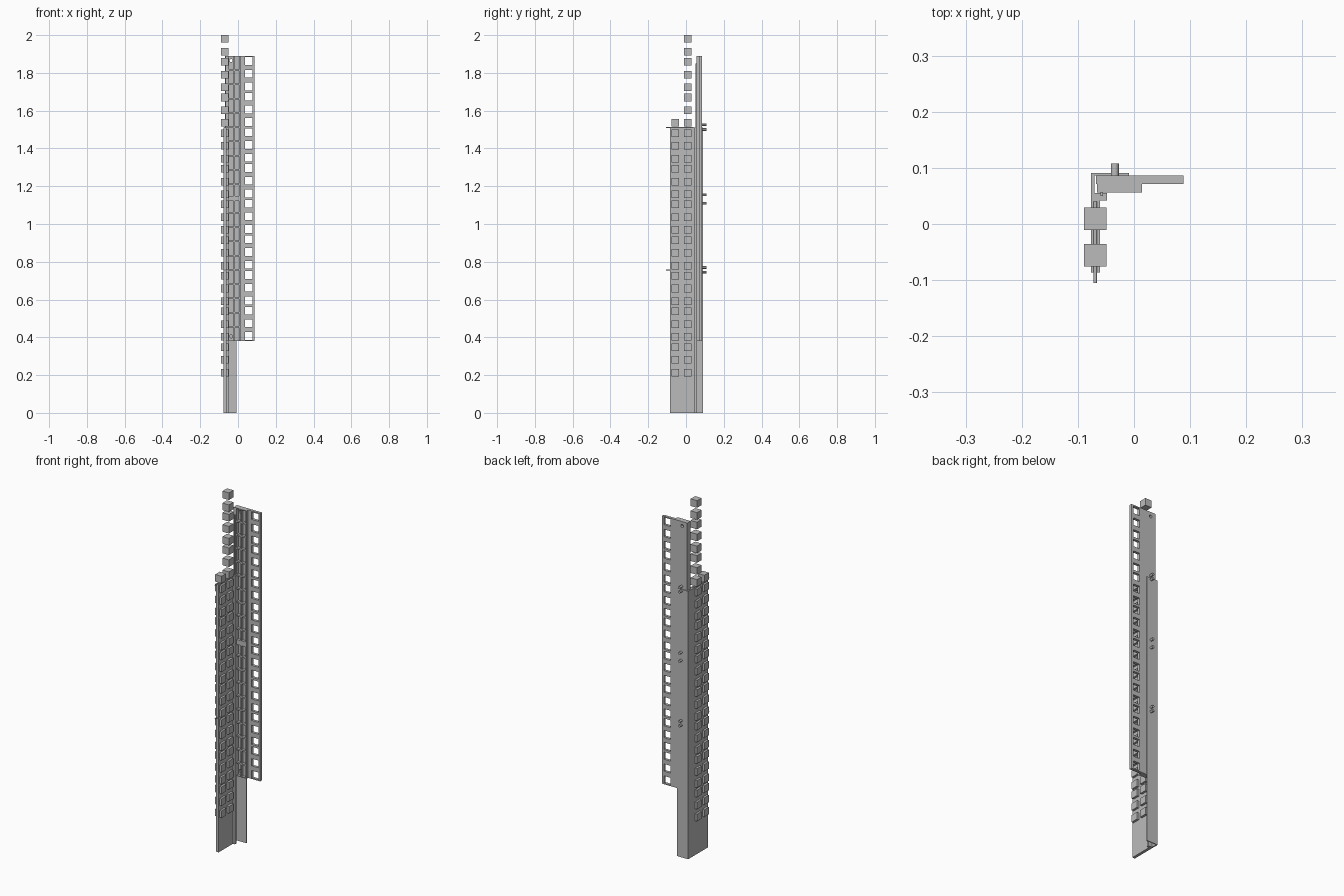
import bpy, bmesh, math
from mathutils import Matrix, Vector

if "Cube" in bpy.data.objects:
    bpy.data.objects.remove(bpy.data.objects["Cube"])

grey = bpy.data.materials.new("light_grey")
grey.diffuse_color = (0.5, 0.5, 0.5, 1)
grey.use_nodes = True
grey.node_tree.nodes["Principled BSDF"].inputs["Base Color"].default_value = grey.diffuse_color


def add_box(bm, x0, x1, y0, y1, z0, z1):
    m = Matrix.Translation(((x0 + x1) / 2, (y0 + y1) / 2, (z0 + z1) / 2))
    bmesh.ops.create_cube(bm, size=1, matrix=m @ Matrix.Diagonal((x1 - x0, y1 - y0, z1 - z0, 1)))


def add_rod(bm, x, z, y0, y1, r, n=20):
    m = Matrix.Translation((x, (y0 + y1) / 2, z)) @ Matrix.Rotation(math.pi / 2, 4, 'X')
    bmesh.ops.create_cone(bm, cap_ends=True, segments=n, radius1=r, radius2=r, depth=y1 - y0, matrix=m)


def finish(bm, name, cutter=False):
    me = bpy.data.meshes.new(name)
    bm.to_mesh(me)
    bm.free()
    ob = bpy.data.objects.new(name, me)
    bpy.context.collection.objects.link(ob)
    me.materials.append(grey)
    if cutter:
        ob.hide_render = True
        ob.hide_viewport = True
        ob.display_type = 'WIRE'
    return ob


def cut(ob, cutter):
    mod = ob.modifiers.new("cut", 'BOOLEAN')
    mod.operation = 'DIFFERENCE'
    mod.solver = 'EXACT'
    mod.object = cutter


def hole_heights(top, steps, count):
    zs = [top]
    for i in range(count - 1):
        zs.append(zs[-1] - steps[i % 3])
    return zs


WIDE, NARROW = 0.0674, 0.0540

# side bracket: one extruded profile (plate, back wall, inner lip)
profile = [(-0.077, -0.086), (-0.061, -0.086), (-0.061, 0.042), (-0.048, 0.042),
           (-0.048, 0.055), (-0.070, 0.055), (-0.070, 0.0865), (-0.009, 0.0865),
           (-0.009, 0.091), (-0.077, 0.091)]
bm = bmesh.new()
face = bm.faces.new([bm.verts.new((x, y, 0)) for x, y in profile])
ext = bmesh.ops.extrude_face_region(bm, geom=[face])
bmesh.ops.translate(bm, vec=Vector((0, 0, 1.51)),
                    verts=[v for v in ext["geom"] if isinstance(v, bmesh.types.BMVert)])
bmesh.ops.recalc_face_normals(bm, faces=bm.faces)
finish(bm, "side_bracket")

# two columns of square blocks through the plate
zs = hole_heights(1.98, (WIDE, NARROW, WIDE), 29)
for name, y, levels in (("rear_blocks", 0.009, zs), ("front_blocks", -0.056, zs[7:])):
    bm = bmesh.new()
    for z in levels:
        add_box(bm, -0.089, -0.049, y - 0.02, y + 0.02, z - 0.02, z + 0.02)
    finish(bm, name)

# sliding rail
bm = bmesh.new()
add_box(bm, -0.068, 0.088, 0.071, 0.086, 0.38, 1.89)
rail = finish(bm, "rail_plate")
bm = bmesh.new()
for z in hole_heights(1.863, (WIDE, WIDE, NARROW), 24):
    add_box(bm, 0.036, 0.077, 0.05, 0.1, z - 0.0205, z + 0.0205)
for z in (1.865, 0.405):
    add_rod(bm, -0.036, z, 0.03, 0.11, 0.008)
cut(rail, finish(bm, "rail_hole_cutter", True))

# rib grid on the front of the rail
bm = bmesh.new()
add_box(bm, -0.066, 0.014, 0.056, 0.071, 0.38, 1.89)
ribs = finish(bm, "rib_grid")
bm = bmesh.new()
pitch = 1.51 / 20
for i in range(20):
    z0, z1 = 0.38 + i * pitch + 0.004, 0.38 + (i + 1) * pitch - 0.004
    if i == 9:
        z1 -= 0.010
    if i == 10:
        z0 += 0.010
    for x0, x1 in ((-0.048, -0.025), (-0.017, 0.006)):
        add_box(bm, x0, x1, 0.04, 0.08, z0, z1)
cut(ribs, finish(bm, "rib_pocket_cutter", True))

# thin guide tongue of the rail
bm = bmesh.new()
add_box(bm, -0.060, -0.055, 0.050, 0.058, 0.34, 1.85)
finish(bm, "guide_tongue")

# bolts through the back wall
bm = bmesh.new()
for z in (1.525, 1.50, 1.155, 1.11, 0.77, 0.745):
    add_rod(bm, -0.034, z, 0.08, 0.108, 0.007)
finish(bm, "back_bolts")

# thin pins at the front edge of the plate
bm = bmesh.new()
for z in (1.51, 0.757):
    add_rod(bm, -0.069, z, -0.105, 0.04, 0.003, 12)
finish(bm, "front_pins")
